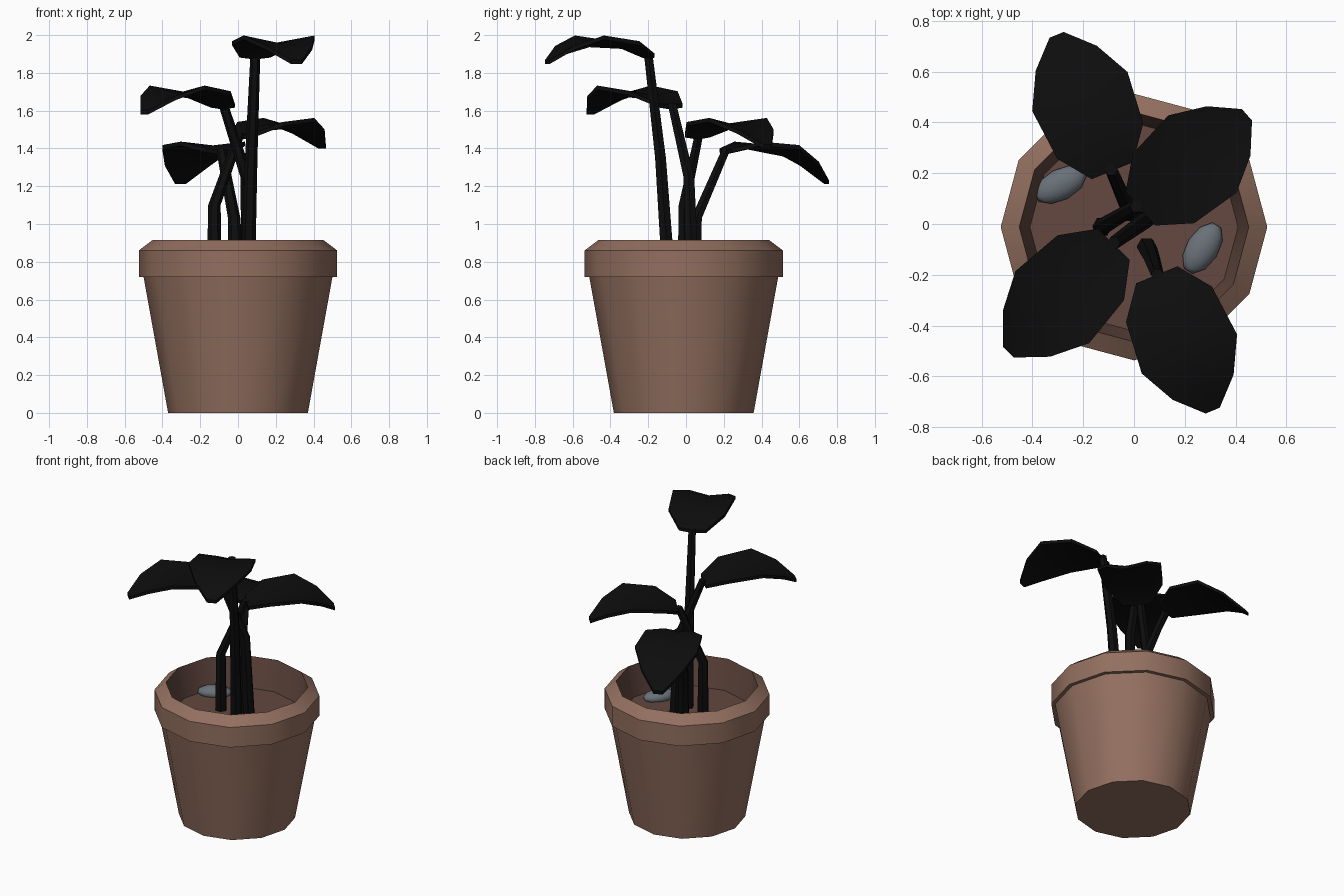
import bpy, bmesh, math
from mathutils import Vector

if "Cube" in bpy.data.objects:
    bpy.data.objects.remove(bpy.data.objects["Cube"])


def material(name, rgb):
    m = bpy.data.materials.new(name)
    m.diffuse_color = (*rgb, 1)
    m.use_nodes = True
    m.node_tree.nodes["Principled BSDF"].inputs["Base Color"].default_value = m.diffuse_color
    return m


TERRACOTTA = material("terracotta", (0.29, 0.16, 0.115))
SOIL = material("soil brown", (0.125, 0.065, 0.05))
LEAF = material("near black", (0.004, 0.004, 0.004))
STONE = material("stone grey", (0.14, 0.165, 0.19))


def make(name, bm, mat, angle=40):
    bmesh.ops.recalc_face_normals(bm, faces=bm.faces)
    me = bpy.data.meshes.new(name)
    bm.to_mesh(me)
    bm.free()
    me.materials.append(mat)
    ob = bpy.data.objects.new(name, me)
    bpy.context.collection.objects.link(ob)
    bpy.ops.object.select_all(action='DESELECT')
    ob.select_set(True)
    bpy.context.view_layer.objects.active = ob
    bpy.ops.object.shade_smooth_by_angle(angle=math.radians(angle))
    return ob


def skin(bm, rings, closed=True, caps=True):
    """Bridge rings of points with quads."""
    rv = [[bm.verts.new(p) for p in r] for r in rings]
    n = len(rv[0])
    for a, b in zip(rv, rv[1:]):
        for i in range(n if closed else n - 1):
            j = (i + 1) % n
            bm.faces.new((a[i], a[j], b[j], b[i]))
    if caps:
        bm.faces.new(rv[0])
        bm.faces.new(rv[-1])


def circle(r, z, n=12, cx=0, cy=-0.012):
    return [(cx + r * math.cos(i * math.tau / n), cy + r * math.sin(i * math.tau / n), z)
            for i in range(n)]


# Pot: tapered body, overhanging chamfered rim, soil-coloured inside
bm = bmesh.new()
profile = [(0.37, 0), (0.50, 0.72), (0.525, 0.72), (0.525, 0.86),
           (0.452, 0.915), (0.41, 0.71)]
skin(bm, [circle(r, z) for r, z in profile])
pot = make("pot", bm, TERRACOTTA)
pot.data.materials.append(SOIL)
for f in pot.data.polygons:
    c = f.center
    inward = f.normal.x * c.x + f.normal.y * c.y < -0.05
    if c.z > 0.7 and (inward or (f.normal.z > 0.9 and c.z < 0.75)):
        f.material_index = 1


# Stems: six-sided tapering tubes
def stem(name, path, r0=0.04, r1=0.026):
    bm = bmesh.new()
    rings = []
    for k, (x, y, z) in enumerate(path):
        r = r0 + (r1 - r0) * k / (len(path) - 1)
        rings.append(circle(r, z, 6, x, y))
    skin(bm, rings)
    make(name, bm, LEAF)


# Leaves: along, half width, edge height, midrib height (relative to base)
OUTLINE = [(0.0, 0.088, 0.0, -0.01), (0.125, 0.183, 0.065, 0.045),
           (0.335, 0.203, 0.095, 0.055), (0.476, 0.13, 0.04, 0.015),
           (0.575, 0.03, -0.035, -0.035)]


def leaf(name, base, tip, slope=0.0):
    base = Vector(base)
    d = (Vector(tip) - base.xy)
    s = d.length / 0.575
    d.normalize()
    p = Vector((-d.y, d.x))
    bm = bmesh.new()
    rings = []
    for a, w, ze, zm in OUTLINE:
        section = [(-w, ze), (0, zm), (w, ze)]
        top = [(*(base.xy + d * a * s + p * v), base.z + z - slope * a) for v, z in section]
        low = [(x, y, z - 0.022) for x, y, z in reversed(top)]
        rings.append(top + low)
    skin(bm, rings)
    make(name, bm, LEAF, 30)


stem("stem_front", [(0.05, -0.09, 0.70), (0.07, -0.135, 1.35), (0.092, -0.2, 1.9)])
leaf("leaf_front", (0.09, -0.2, 1.903), (0.31, -0.735))

stem("stem_left", [(0.06, 0.035, 0.70), (0.045, 0.015, 1.25), (-0.08, -0.075, 1.64)])
leaf("leaf_left", (-0.08, -0.08, 1.638), (-0.495, -0.505))

stem("stem_right", [(-0.125, -0.01, 0.70), (-0.125, -0.01, 1.1), (0.01, 0.07, 1.48)])
leaf("leaf_right", (0.025, 0.06, 1.48), (0.445, 0.43), 0.04)

stem("stem_back", [(-0.01, 0.045, 0.70), (-0.02, 0.055, 1.03), (-0.09, 0.215, 1.4)])
leaf("leaf_back", (-0.085, 0.21, 1.40), (-0.305, 0.745), 0.23)


# Two rounded pebbles on the soil
def pebble(name, loc, half, deg):
    bm = bmesh.new()
    bmesh.ops.create_icosphere(bm, subdivisions=2, radius=1)
    ob = make(name, bm, STONE, 60)
    ob.location, ob.scale = loc, half
    ob.rotation_euler.z = math.radians(deg)


pebble("pebble_left", (-0.29, 0.155, 0.725), (0.112, 0.062, 0.045), 28)
pebble("pebble_right", (0.27, -0.095, 0.725), (0.112, 0.064, 0.045), 58)
